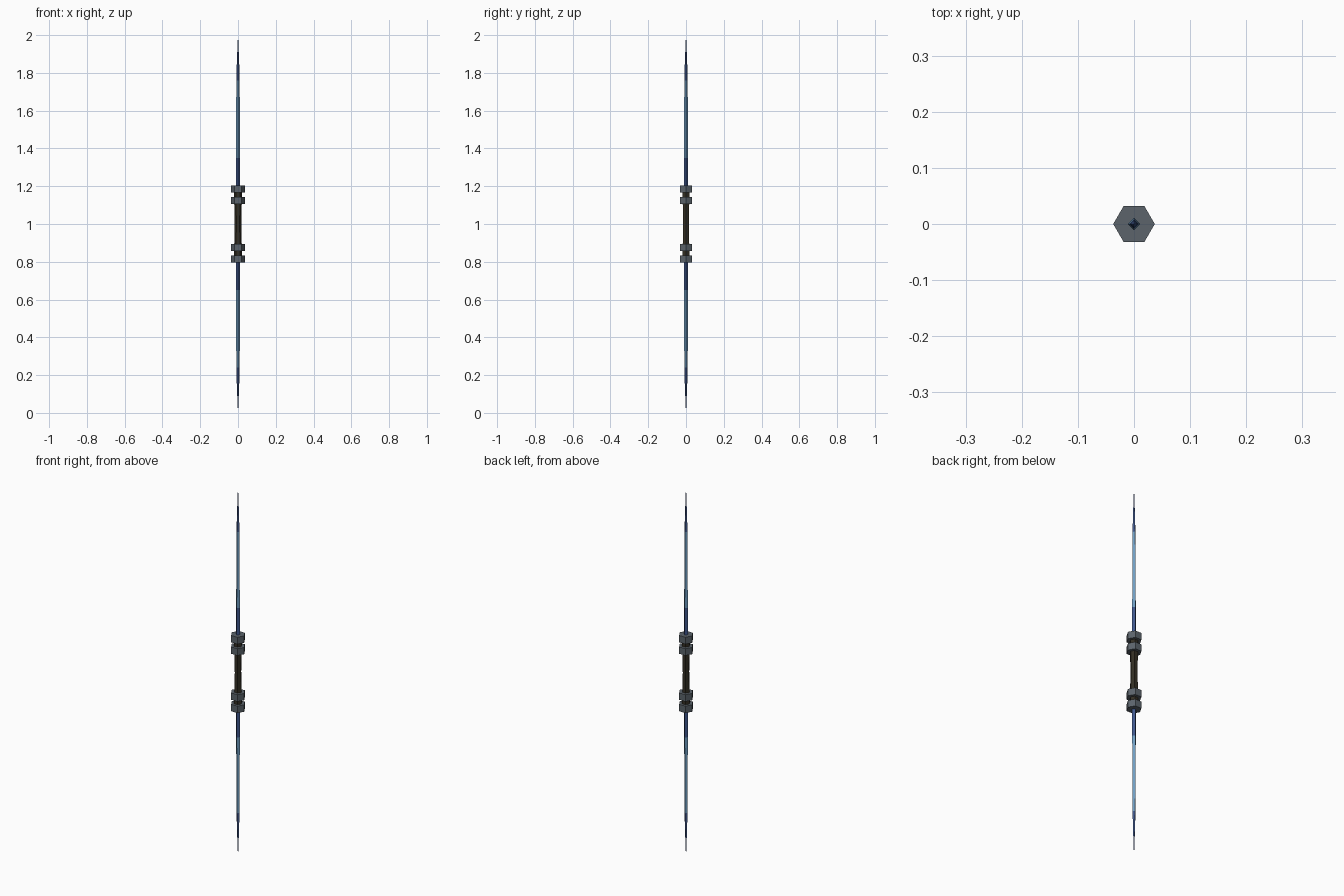
import bpy, math

if "Cube" in bpy.data.objects:
    bpy.data.objects.remove(bpy.data.objects["Cube"])


def mat(name, rgb):
    m = bpy.data.materials.new(name)
    m.diffuse_color = (*[(c / 255) ** 2.2 for c in rgb], 1)
    m.use_nodes = True
    m.node_tree.nodes["Principled BSDF"].inputs["Base Color"].default_value = m.diffuse_color
    return m


LIGHT = mat("light blue", (110, 155, 192))
DARK = mat("dark blue", (66, 88, 140))
GRIP = mat("dark leather", (54, 50, 40))
STEEL = mat("slate steel", (92, 100, 107))


def lathe(name, sides, rings, material):
    """Flat faceted solid through (z, radius) rings, corners on the x axis."""
    verts = [(r * math.cos(2 * math.pi * i / sides), r * math.sin(2 * math.pi * i / sides), z)
             for z, r in rings for i in range(sides)]
    faces = [(k * sides + i, k * sides + (i + 1) % sides,
              (k + 1) * sides + (i + 1) % sides, (k + 1) * sides + i)
             for k in range(len(rings) - 1) for i in range(sides)]
    faces.append(tuple(reversed(range(sides))))
    faces.append(tuple(range((len(rings) - 1) * sides, len(rings) * sides)))
    me = bpy.data.meshes.new(name)
    me.from_pydata(verts, [], faces)
    me.materials.append(material)
    ob = bpy.data.objects.new(name, me)
    bpy.context.collection.objects.link(ob)
    return ob


# Grip: six sided, slightly waisted, running through the collars
lathe("grip", 6, [(0.80, 0.021), (0.89, 0.020), (1.0, 0.0175), (1.11, 0.020), (1.20, 0.021)], GRIP)

# Parts repeated on both ends, mirrored about z = 1 (distance from middle, radius)
BLADE = [
    ("blade_base", [(0.19, 0.0115), (0.35, 0.0110)], DARK),
    ("blade_middle", [(0.35, 0.0110), (0.76, 0.0088)], LIGHT),
    ("blade_tip", [(0.76, 0.0088), (0.84, 0.0068), (1.0, 0.0003)], DARK),
]
for side, s in (("upper", 1), ("lower", -1)):
    # Four sided tapering blade
    for name, rings, material in BLADE:
        pts = sorted((1 + s * d, r) for d, r in rings)
        lathe(f"{side}_{name}", 4, pts, material)
    # Pair of hexagonal collars
    for name, a, b in (("inner", 0.106, 0.143), ("outer", 0.168, 0.205)):
        pts = sorted((1 + s * d, 0.037) for d in (a, b))
        lathe(f"{side}_{name}_collar", 6, pts, STEEL)
